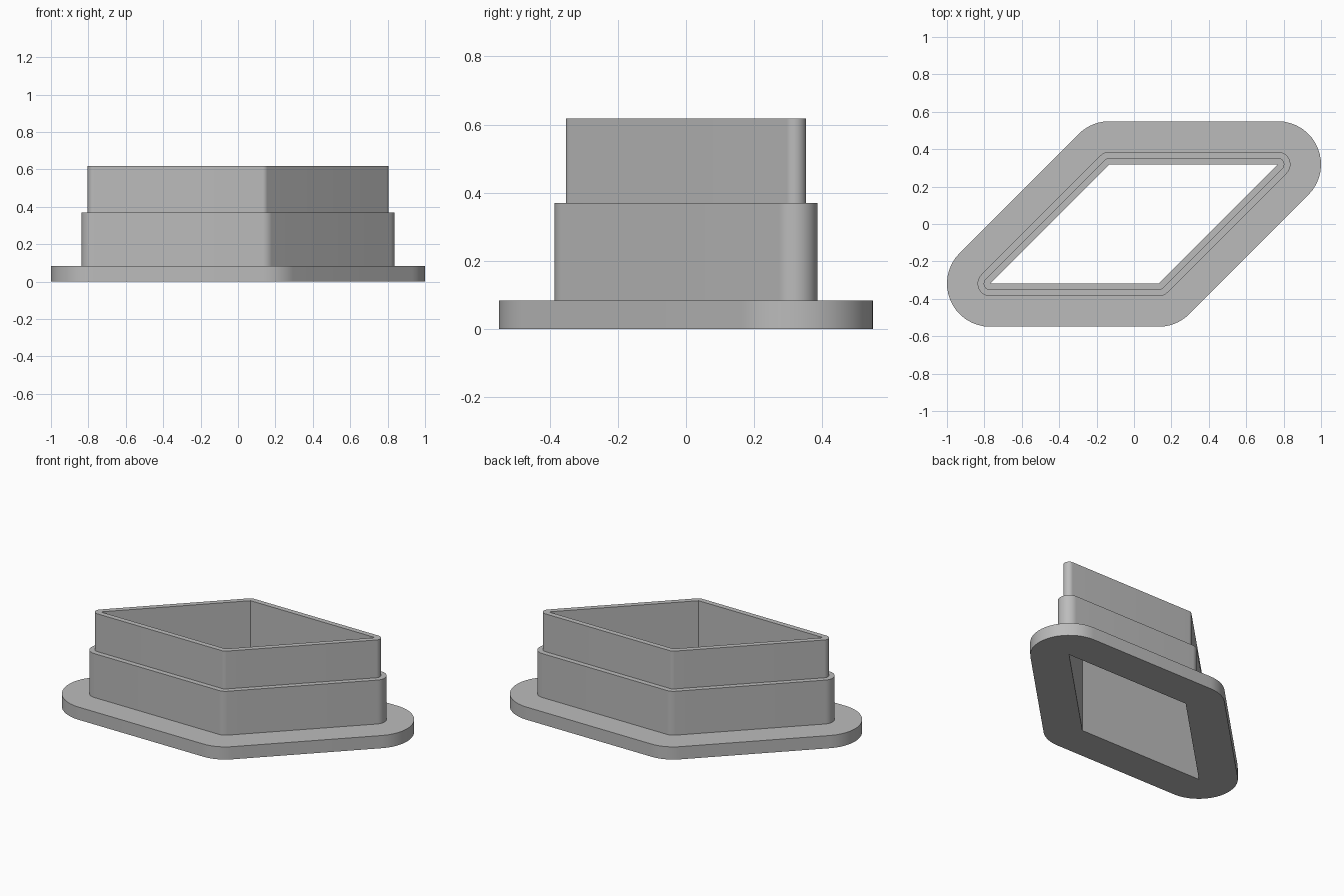
import bpy
import bmesh
from math import cos, sin, radians
from mathutils import Vector

cube = bpy.data.objects.get("Cube")
if cube:
    bpy.data.objects.remove(cube, do_unlink=True)

# Rhombic opening: half height, and far and near corner distances in x
HALF_Y, FAR_X, NEAR_X = 0.3187, 0.7695, 0.132
STEPS = 16

# Corner position with the angles its rounded offset sweeps through
CORNERS = [
    (-FAR_X, -HALF_Y, 135, 270),
    (NEAR_X, -HALF_Y, 270, 315),
    (FAR_X, HALF_Y, 315, 450),
    (-NEAR_X, HALF_Y, 90, 135),
]

# Wall section: outward offset from the opening, and height
FLANGE, LOWER, UPPER = 0.2305, 0.067, 0.034
FLANGE_TOP, LOWER_TOP, UPPER_TOP = 0.083, 0.37, 0.617
SECTION = [
    (0, 0), (FLANGE, 0), (FLANGE, FLANGE_TOP),
    (LOWER, FLANGE_TOP), (LOWER, LOWER_TOP),
    (UPPER, LOWER_TOP), (UPPER, UPPER_TOP), (0, UPPER_TOP),
]


def offset_ring(bm, offset, z):
    """Outline of the opening grown outward with round corners."""
    ring = []
    for x, y, start, end in CORNERS:
        for i in range(STEPS + 1):
            a = radians(start + (end - start) * i / STEPS)
            ring.append(bm.verts.new(Vector((x + offset * cos(a), y + offset * sin(a), z))))
    return ring


# Stepped collar with its base flange, as one closed shell
bm = bmesh.new()
rings = [offset_ring(bm, offset, z) for offset, z in SECTION]
for low, high in zip(rings, rings[1:] + rings[:1]):
    for i in range(len(low)):
        j = (i + 1) % len(low)
        bm.faces.new((low[i], low[j], high[j], high[i]))
bmesh.ops.remove_doubles(bm, verts=bm.verts, dist=0.0005)
bmesh.ops.recalc_face_normals(bm, faces=bm.faces)
mesh = bpy.data.meshes.new("stepped_collar")
bm.to_mesh(mesh)
bm.free()

collar = bpy.data.objects.new("stepped_collar", mesh)
bpy.context.collection.objects.link(collar)

# Plain grey finish
grey = bpy.data.materials.new("plain_grey")
grey.use_nodes = True
colour = (0.5, 0.5, 0.5, 1)
grey.diffuse_color = colour
grey.node_tree.nodes["Principled BSDF"].inputs["Base Color"].default_value = colour
mesh.materials.append(grey)

bpy.ops.object.select_all(action="DESELECT")
collar.select_set(True)
bpy.context.view_layer.objects.active = collar
bpy.ops.object.shade_smooth_by_angle(angle=radians(30))
